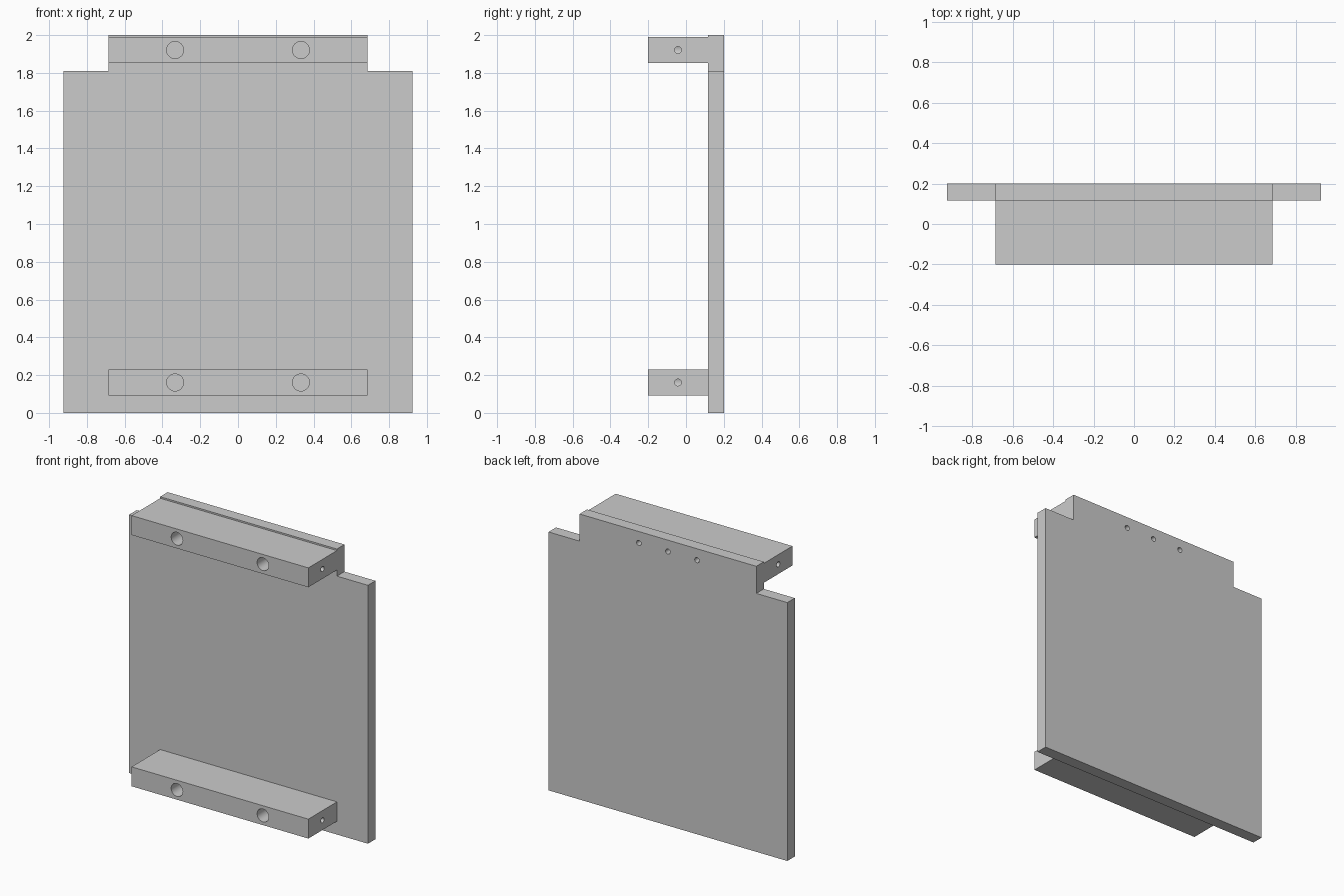
import bpy, bmesh
from math import pi, radians
from mathutils import Vector

if "Cube" in bpy.data.objects:
    bpy.data.objects.remove(bpy.data.objects["Cube"])


def extrude_profile(name, points, y0, y1):
    """Solid made from an XZ outline extruded along y."""
    bm = bmesh.new()
    face = bm.faces.new([bm.verts.new((x, y0, z)) for x, z in points])
    ext = bmesh.ops.extrude_face_region(bm, geom=[face])
    verts = [v for v in ext["geom"] if isinstance(v, bmesh.types.BMVert)]
    bmesh.ops.translate(bm, verts=verts, vec=(0, y1 - y0, 0))
    bmesh.ops.recalc_face_normals(bm, faces=bm.faces)
    mesh = bpy.data.meshes.new(name)
    bm.to_mesh(mesh)
    bm.free()
    obj = bpy.data.objects.new(name, mesh)
    bpy.context.collection.objects.link(obj)
    return obj


def drill(obj, start, end, radius):
    """Cut a round hole from start to end (along x or y)."""
    a, b = Vector(start), Vector(end)
    axis = b - a
    rot = axis.to_track_quat('Z', 'Y').to_euler()
    bpy.ops.mesh.primitive_cylinder_add(vertices=32, radius=radius, depth=axis.length,
                                        location=(a + b) / 2, rotation=rot)
    cutter = bpy.context.object
    cutter.hide_render = True
    mod = obj.modifiers.new("hole", 'BOOLEAN')
    mod.operation = 'DIFFERENCE'
    mod.solver = 'EXACT'
    mod.object = cutter
    bpy.context.view_layer.objects.active = obj
    bpy.ops.object.modifier_apply(modifier=mod.name)
    bpy.data.objects.remove(cutter)


HALF, TAB = 0.925, 0.685
FRONT, SEAM, BACK = -0.2, 0.117, 0.2
SCREWS = (-0.225, 0, 0.225)

# Back panel with a narrower tab at the top
right = [(HALF, 0), (HALF, 1.81), (TAB, 1.81), (TAB, 2.0)]
panel = extrude_profile("back_panel", right + [(-x, z) for x, z in reversed(right)], SEAM, BACK)
for x in SCREWS:
    drill(panel, (x, SEAM - 0.05, 1.92), (x, BACK + 0.05, 1.92), 0.018)

# Two clamp bars with rod holes and small end holes
bars = []
for name, z in (("lower_bar", 0.161), ("upper_bar", 1.921)):
    h = 0.068
    bar = extrude_profile(name, [(-TAB, z - h), (TAB, z - h), (TAB, z + h), (-TAB, z + h)], FRONT, SEAM)
    for s in (-1, 1):
        drill(bar, (s * 0.333, FRONT - 0.05, z), (s * 0.333, SEAM + 0.05, z), 0.045)
        drill(bar, (s * (TAB + 0.05), -0.043, z), (s * 0.333, -0.043, z), 0.018)
    bars.append(bar)

# Screw holes carry on from the panel into the upper bar
for x in SCREWS:
    drill(bars[1], (x, SEAM - 0.12, 1.92), (x, SEAM + 0.05, 1.92), 0.018)

# Smooth hole walls, crisp edges
for obj in [panel] + bars:
    bpy.ops.object.select_all(action='DESELECT')
    obj.select_set(True)
    bpy.context.view_layer.objects.active = obj
    bpy.ops.object.shade_smooth_by_angle(angle=radians(30))
